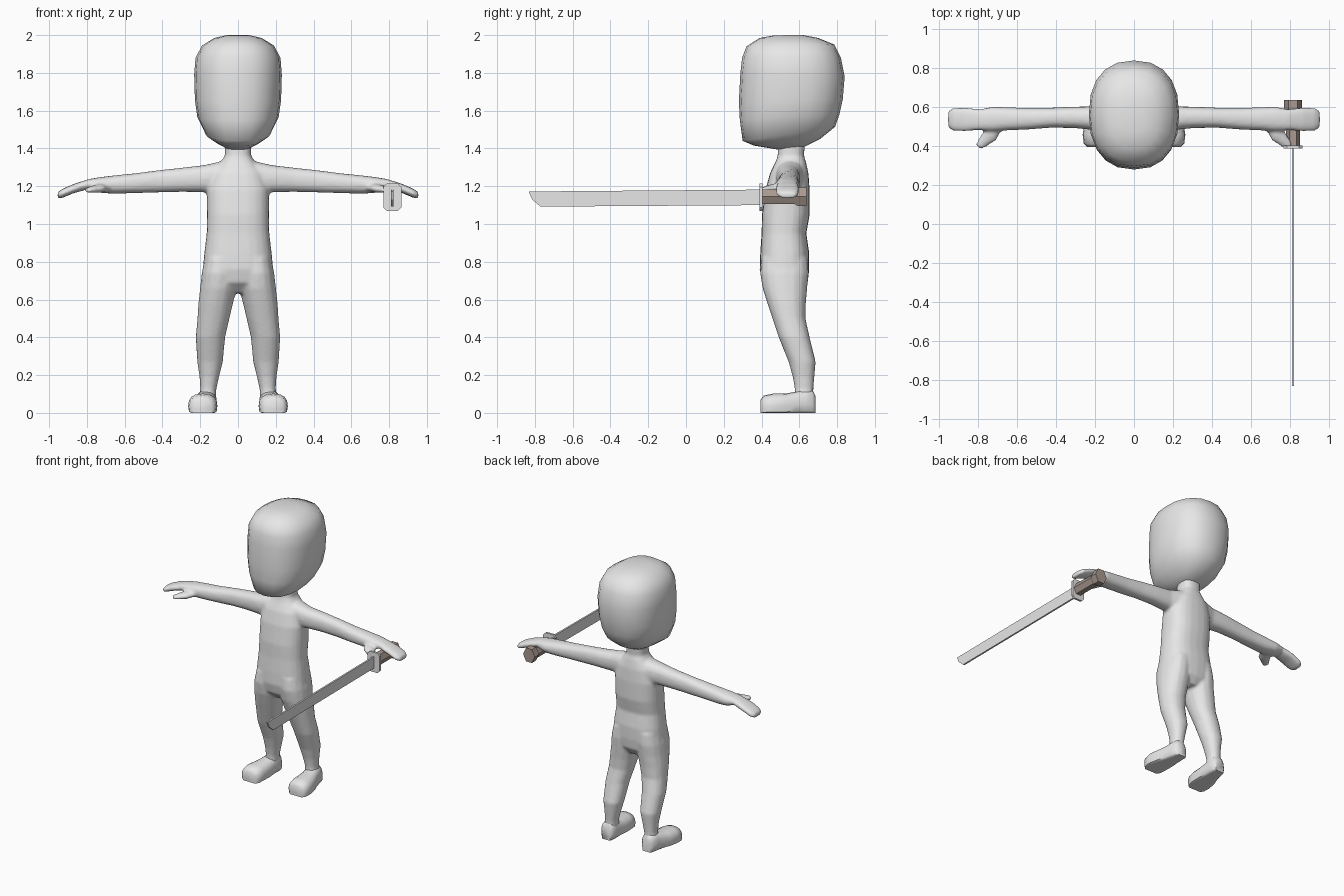
import bpy, bmesh, math
from mathutils import Vector as V

if "Cube" in bpy.data.objects:
    bpy.data.objects.remove(bpy.data.objects["Cube"])


def mat(name, rgb):
    m = bpy.data.materials.new(name)
    m.diffuse_color = (*rgb, 1)
    m.use_nodes = True
    m.node_tree.nodes["Principled BSDF"].inputs["Base Color"].default_value = m.diffuse_color
    return m


GREY = mat("plain grey", (0.8, 0.8, 0.8))
BROWN = mat("grip brown", (0.40, 0.32, 0.28))


def finish(name, bm, material, angle=None):
    bmesh.ops.recalc_face_normals(bm, faces=bm.faces)
    me = bpy.data.meshes.new(name)
    bm.to_mesh(me)
    bm.free()
    ob = bpy.data.objects.new(name, me)
    bpy.context.collection.objects.link(ob)
    me.materials.append(material)
    if angle:
        bpy.ops.object.select_all(action='DESELECT')
        ob.select_set(True)
        bpy.context.view_layer.objects.active = ob
        bpy.ops.object.shade_smooth_by_angle(angle=math.radians(angle))
    return ob


def loft(bm, rings, n=16, power=2.0, floor=False):
    """Skin closed superellipse rings given as (centre, half axis u, half axis v)."""
    def f(t):
        return math.copysign(abs(t) ** (2 / power), t)
    loops = []
    for c, u, v in rings:
        loop = []
        for i in range(n):
            a = 2 * math.pi * i / n
            p = V(c) + V(u) * f(math.cos(a)) + V(v) * f(math.sin(a))
            if floor:
                p.z = max(p.z, 0)
            loop.append(bm.verts.new(p))
        loops.append(loop)
    for a, b in zip(loops, loops[1:]):
        for i in range(n):
            j = (i + 1) % n
            bm.faces.new((a[i], a[j], b[j], b[i]))
    bm.faces.new(loops[0][::-1])
    bm.faces.new(loops[-1])


def upright(rows):
    """Rows (z, x centre, half width, y front, y back) to horizontal rings."""
    return [((x, (f + b) / 2, z), (w, 0, 0), (0, (b - f) / 2, 0)) for z, x, w, f, b in rows]


# Head: tilted rings (y front, z front, y back, z back, half width)
head = [(.48, 1.395, .62, 1.405, .06), (.36, 1.415, .71, 1.45, .115), (.30, 1.44, .79, 1.515, .172),
        (.285, 1.55, .812, 1.58, .215), (.28, 1.65, .83, 1.66, .228), (.288, 1.8, .84, 1.78, .232),
        (.297, 1.88, .82, 1.88, .225), (.32, 1.94, .785, 1.95, .19), (.39, 1.985, .70, 1.985, .125),
        (.47, 1.999, .62, 2.0, .06)]
bm = bmesh.new()
loft(bm, [((0, (a + c) / 2, (b + d) / 2), (w, 0, 0), (0, (c - a) / 2, (d - b) / 2))
          for a, b, c, d, w in head], 20, 2.35)
finish("head", bm, GREY, 60)

# Body: neck, torso, arms, thumbs and legs fused into one skin
bm = bmesh.new()
loft(bm, upright([(1.44, 0, .07, .49, .63), (1.36, 0, .07, .485, .625), (1.33, 0, .09, .475, .635),
                  (1.27, 0, .14, .445, .648), (1.18, 0, .165, .42, .655), (1.05, 0, .165, .402, .655),
                  (.95, 0, .166, .40, .637), (.85, 0, .178, .393, .652), (.76, 0, .187, .39, .652),
                  (.69, 0, .16, .405, .645), (.635, 0, .06, .46, .61)]), 24, 2.5)
arm = [(0, .48, .63, 1.18, 1.33), (.10, .475, .625, 1.165, 1.33), (.18, .48, .605, 1.168, 1.312),
       (.30, .492, .603, 1.17, 1.298), (.42, .495, .598, 1.167, 1.285), (.55, .485, .597, 1.163, 1.268),
       (.66, .48, .60, 1.16, 1.257), (.73, .475, .602, 1.165, 1.248), (.79, .482, .59, 1.185, 1.238),
       (.87, .476, .60, 1.163, 1.212), (.93, .478, .598, 1.138, 1.186), (.955, .495, .58, 1.135, 1.168)]
leg = [(.82, .09, .085, .40, .645), (.74, .098, .094, .392, .65), (.66, .104, .097, .405, .642),
       (.58, .118, .092, .43, .635), (.50, .130, .085, .457, .633), (.40, .146, .078, .49, .655),
       (.27, .148, .068, .543, .687), (.19, .152, .052, .565, .68), (.13, .157, .043, .575, .675),
       (.06, .162, .045, .575, .675)]
for s in (1, -1):
    loft(bm, [((s * x, (f + b) / 2, (lo + hi) / 2), (0, (b - f) / 2, 0), (0, 0, (hi - lo) / 2))
              for x, f, b, lo, hi in arm], 16, 2.4)
    loft(bm, upright([(z, s * x, w, f, b) for z, x, w, f, b in leg]), 16, 2.2)
    loft(bm, [((s * x, y, z), (s * r, r * .8, 0), (0, 0, r * .75)) for x, y, z, r in
              [(.70, .52, 1.195, .03), (.74, .455, 1.188, .032), (.775, .42, 1.182, .024),
               (.80, .395, 1.178, .016)]], 10)
body = finish("body", bm, GREY)
re = body.modifiers.new("fuse", 'REMESH')
re.mode = 'VOXEL'
re.voxel_size = 0.010
re.use_smooth_shade = True
sm = body.modifiers.new("soften", 'SMOOTH')
sm.factor = 0.5
sm.iterations = 4

# Feet: sections along y (y, x centre, half width, top height)
foot = [(.395, .188, .050, .070), (.412, .188, .070, .092), (.46, .187, .077, .102), (.53, .18, .071, .103),
        (.58, .172, .060, .112), (.63, .166, .054, .125), (.67, .163, .048, .12), (.686, .162, .034, .09)]
for s, side in ((1, "left"), (-1, "right")):
    bm = bmesh.new()
    loft(bm, [((s * x, y, top / 2 - .015), (s * w, 0, 0), (0, 0, top / 2 + .015))
              for y, x, w, top in foot], 16, 2.5, floor=True)
    finish(side + "_foot", bm, GREY, 50)


def prism(name, outline, axis, lo, hi, material):
    """Extrude a flat outline along x or y."""
    bm = bmesh.new()
    def pt(a, b, t):
        return (t, a, b) if axis == 'x' else (a, t, b)
    p, q = ([bm.verts.new(pt(a, b, t)) for a, b in outline] for t in (lo, hi))
    bm.faces.new(p)
    bm.faces.new(q[::-1])
    for i in range(len(p)):
        j = (i + 1) % len(p)
        bm.faces.new((p[i], q[i], q[j], p[j]))
    return finish(name, bm, material)


# Sword, gripped in the hand on +x
SX = .817
prism("blade", [(.40, 1.10), (-.77, 1.092), (-.815, 1.13), (-.833, 1.172), (.40, 1.182)],
      'x', SX - .006, SX + .006, GREY)
c, w, h = .018, .048, .072
prism("guard", [(SX + sx * a, 1.142 + sz * b) for sx, sz, a, b in
                [(1, 1, w, h - c), (1, 1, w - c, h), (-1, 1, w - c, h), (-1, 1, w, h - c),
                 (-1, -1, w, h - c), (-1, -1, w - c, h), (1, -1, w - c, h), (1, -1, w, h - c)]],
      'y', .389, .404, GREY)
bm = bmesh.new()
loft(bm, [((SX, y, 1.145), (r, 0, 0), (0, 0, r * 1.2)) for y, r in
          [(.40, .037), (.575, .037), (.59, .047), (.637, .047)]], 6)
finish("grip", bm, BROWN)
